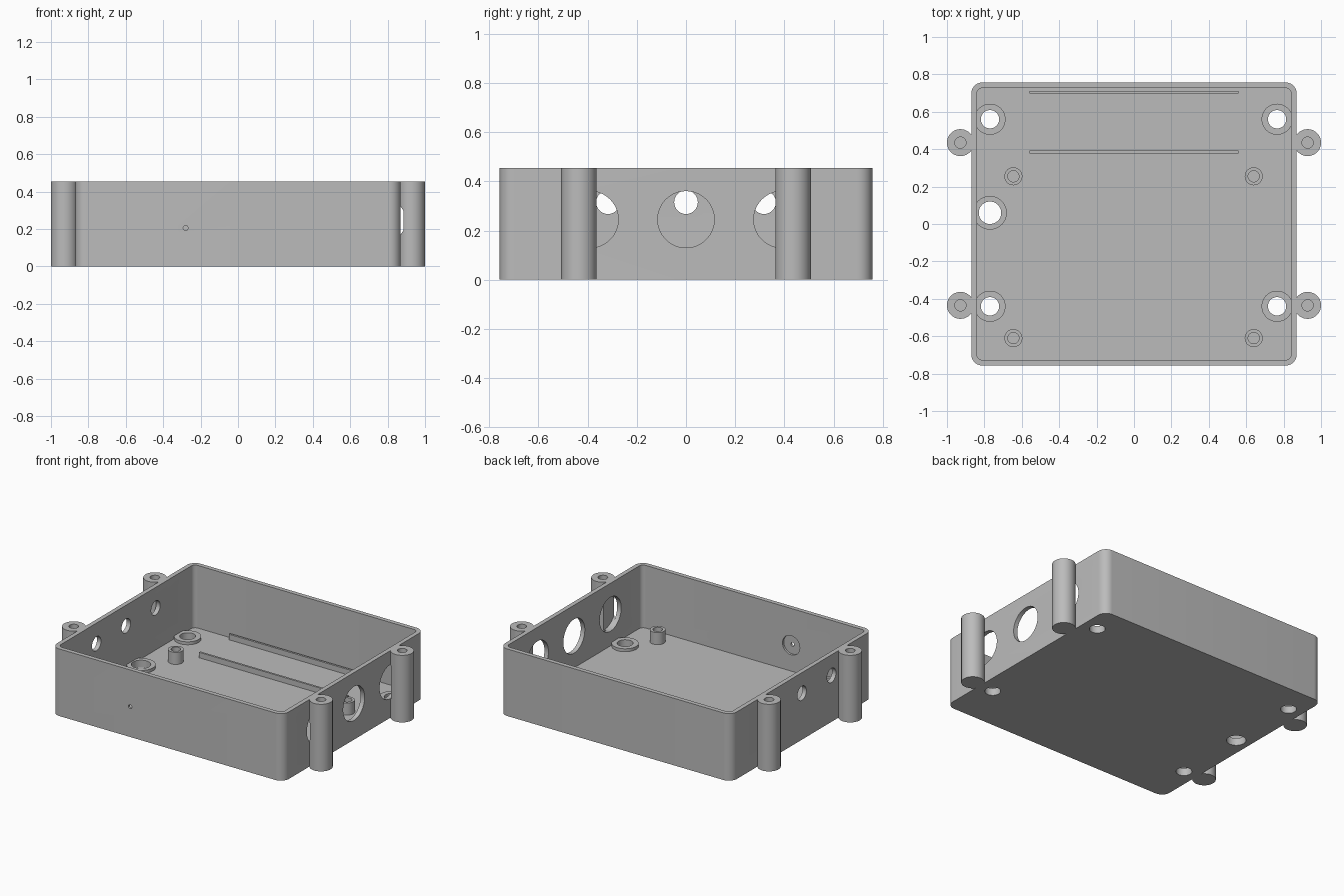
import bpy, bmesh, math
from mathutils import Matrix, Vector

cube = bpy.data.objects.get("Cube")
if cube:
    bpy.data.objects.remove(cube, do_unlink=True)

HEIGHT, FLOOR, WALL = 0.455, 0.03, 0.03
HALF_X, HALF_Y = 0.87, 0.757

grey = bpy.data.materials.new("grey plastic")
grey.use_nodes = True
grey.diffuse_color = (0.5, 0.5, 0.5, 1)
grey.node_tree.nodes["Principled BSDF"].inputs["Base Color"].default_value = (0.5, 0.5, 0.5, 1)


def add_object(name, bm):
    bmesh.ops.recalc_face_normals(bm, faces=bm.faces)
    mesh = bpy.data.meshes.new(name)
    bm.to_mesh(mesh)
    bm.free()
    mesh.materials.append(grey)
    obj = bpy.data.objects.new(name, mesh)
    bpy.context.collection.objects.link(obj)
    return obj


def cylinder(name, start, end, radius, sides=48):
    start, end = Vector(start), Vector(end)
    axis = end - start
    turn = axis.to_track_quat('Z', 'Y').to_matrix().to_4x4()
    bm = bmesh.new()
    bmesh.ops.create_cone(bm, cap_ends=True, segments=sides, radius1=radius, radius2=radius,
                          depth=axis.length,
                          matrix=Matrix.Translation((start + end) / 2) @ turn)
    return add_object(name, bm)


def rounded_block(name, hx, hy, z0, z1, radius, steps=10):
    bm = bmesh.new()
    ring = []
    for corner, (sx, sy) in enumerate([(1, 1), (-1, 1), (-1, -1), (1, -1)]):
        for i in range(steps + 1):
            a = (corner + i / steps) * math.pi / 2
            ring.append(bm.verts.new((sx * (hx - radius) + radius * math.cos(a),
                                      sy * (hy - radius) + radius * math.sin(a), z0)))
    base = bm.faces.new(ring)
    top = bmesh.ops.extrude_face_region(bm, geom=[base])["geom"]
    bmesh.ops.translate(bm, verts=[v for v in top if isinstance(v, bmesh.types.BMVert)],
                        vec=(0, 0, z1 - z0))
    return add_object(name, bm)


def cut(obj, cutters):
    for cutter in cutters:
        mod = obj.modifiers.new("cut", 'BOOLEAN')
        mod.operation, mod.solver, mod.object = 'DIFFERENCE', 'EXACT', cutter
    bpy.context.view_layer.update()
    mesh = bpy.data.meshes.new_from_object(obj.evaluated_get(bpy.context.evaluated_depsgraph_get()))
    obj.modifiers.clear()
    obj.data = mesh
    for cutter in cutters:
        bpy.data.objects.remove(cutter, do_unlink=True)


def tube(name, x, y, z0, z1, outer, inner):
    obj = cylinder(name, (x, y, z0), (x, y, z1), outer)
    cut(obj, [cylinder("bore", (x, y, z0 - 0.1), (x, y, z1 + 0.1), inner)])
    return obj


def cable_hole(y):
    # reaches just past the wall, so it also notches the posts
    return cylinder("cable_hole", (0.7, y, 0.245), (0.884, y, 0.245), 0.115, 64)


parts = []

# Open tray with a cavity, cable holes, small side holes and a front light hole
tray = rounded_block("tray", HALF_X, HALF_Y, 0, HEIGHT, 0.06)
cutters = [rounded_block("cavity", HALF_X - WALL, HALF_Y - WALL, FLOOR, HEIGHT + 0.1, 0.03)]
cutters += [cable_hole(y) for y in (-0.39, 0, 0.39)]
cutters += [cylinder("side_hole", (-1.2, y, 0.315), (-0.7, y, 0.315), 0.048)
            for y in (-0.317, 0, 0.317)]
cutters += [cylinder("light_recess", (-0.28, -0.742, 0.205), (-0.28, -0.6, 0.205), 0.065),
            cylinder("light_hole", (-0.28, -0.9, 0.205), (-0.28, -0.6, 0.205), 0.013, 24)]

# Floor holes, each with a low raised ring
floor_holes = [(-0.77, 0.56, 0.049), (0.765, 0.56, 0.049), (-0.77, -0.44, 0.049),
               (0.765, -0.44, 0.049), (-0.77, 0.06, 0.06)]
for x, y, r in floor_holes:
    cutters.append(cylinder("floor_hole", (x, y, -0.1), (x, y, 0.1), r))
    outer = 0.09 if r > 0.05 else 0.083
    parts.append(tube("floor_ring", x, y, FLOOR - 0.005, 0.05, outer, r))
cut(tray, cutters)
parts.append(tray)

# Outer screw posts with blind holes
for sx in (-1, 1):
    for sy in (-1, 1):
        x, y = sx * 0.928, sy * 0.435
        post = cylinder("screw_post", (x, y, 0), (x, y, HEIGHT), 0.072)
        holes = [cylinder("screw_hole", (x, y, 0.2), (x, y, HEIGHT + 0.1), 0.03, 32)]
        if sx > 0:
            holes.append(cable_hole(sy * 0.39))
        cut(post, holes)
        parts.append(post)

# Board standoffs
for x in (-0.645, 0.64):
    for y in (-0.61, 0.255):
        parts.append(tube("standoff", x, y, FLOOR - 0.005, 0.112, 0.048, 0.03))

# Two thin floor rails
for y in (0.385, 0.705):
    bm = bmesh.new()
    bmesh.ops.create_cube(bm, size=1, matrix=Matrix.Translation((0, y, 0.046))
                          @ Matrix.Diagonal((1.115, 0.014, 0.042, 1)))
    parts.append(add_object("floor_rail", bm))

# Smooth curved walls, keep crisp edges
bpy.ops.object.select_all(action='DESELECT')
for obj in parts:
    obj.select_set(True)
bpy.context.view_layer.objects.active = tray
bpy.ops.object.shade_smooth_by_angle(angle=math.radians(30))
